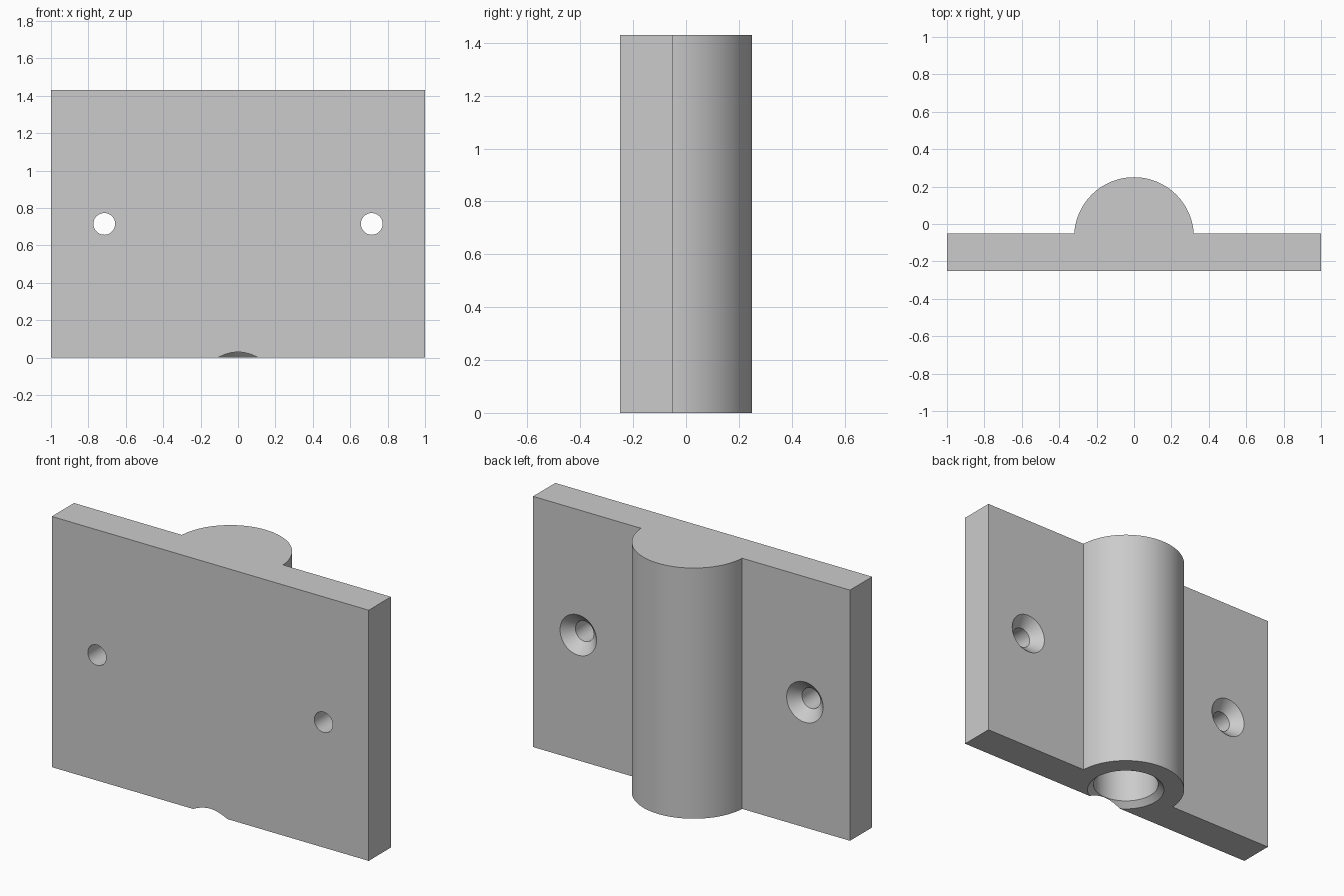
import bpy, bmesh, math
from mathutils import Matrix

cube = bpy.data.objects.get("Cube")
if cube:
    bpy.data.objects.remove(cube, do_unlink=True)

HEIGHT = 1.43
BACK, FRONT = -0.05, -0.25         # plate faces along y
BARREL_Y, BARREL_R = -0.07, 0.32   # barrel axis and radius
HOLE_X, HOLE_R, SINK_R = 0.715, 0.058, 0.115

steel = bpy.data.materials.new("plain grey")
steel.use_nodes = True
grey = (0.6, 0.6, 0.6, 1)
steel.diffuse_color = grey
steel.node_tree.nodes["Principled BSDF"].inputs["Base Color"].default_value = grey


def make_object(name, bm):
    bmesh.ops.recalc_face_normals(bm, faces=bm.faces)
    mesh = bpy.data.meshes.new(name)
    bm.to_mesh(mesh)
    bm.free()
    mesh.materials.append(steel)
    obj = bpy.data.objects.new(name, mesh)
    bpy.context.collection.objects.link(obj)
    return obj


def extrude_outline(name, outline, height):
    bm = bmesh.new()
    face = bm.faces.new([bm.verts.new((x, y, 0)) for x, y in outline])
    new = bmesh.ops.extrude_face_region(bm, geom=[face])["geom"]
    verts = [v for v in new if isinstance(v, bmesh.types.BMVert)]
    bmesh.ops.translate(bm, verts=verts, vec=(0, 0, height))
    return make_object(name, bm)


def lathe(name, profile, matrix, sides=64):
    """Closed solid of revolution around z from (radius, z) pairs."""
    bm = bmesh.new()
    rings = []
    for r, z in profile:
        angles = [2 * math.pi * i / sides for i in range(sides)]
        rings.append([bm.verts.new((r * math.cos(a), r * math.sin(a), z)) for a in angles])
    for low, high in zip(rings, rings[1:]):
        for i in range(sides):
            j = (i + 1) % sides
            bm.faces.new((low[i], low[j], high[j], high[i]))
    bm.faces.new(rings[0])
    bm.faces.new(rings[-1])
    bm.transform(matrix)
    return make_object(name, bm)


# Hinge leaf with its barrel, as one extruded outline
start = math.asin((BACK - BARREL_Y) / BARREL_R)
steps = 72
arc = []
for i in range(steps + 1):
    a = start + (math.pi - 2 * start) * i / steps
    arc.append((BARREL_R * math.cos(a), BARREL_Y + BARREL_R * math.sin(a)))
outline = [(-1, FRONT), (1, FRONT), (1, BACK)] + arc + [(-1, BACK)]
hinge = extrude_outline("hinge_leaf_and_barrel", outline, HEIGHT)

# Blind pin bore with a chamfered mouth at the bottom
cutters = [lathe("pin_bore_cutter",
                 [(0.23, -0.02), (0.178, 0.032), (0.178, 1.2)],
                 Matrix.Translation((0, BARREL_Y, 0)), 96)]

# Screw holes, countersunk from the back
sink = SINK_R - HOLE_R
for side, x in (("left", HOLE_X), ("right", -HOLE_X)):
    place = Matrix.Translation((x, BACK, HEIGHT / 2)) @ Matrix.Rotation(math.pi / 2, 4, "X")
    cutters.append(lathe(side + "_screw_hole_cutter",
                         [(SINK_R + 0.02, -0.02), (HOLE_R, sink), (HOLE_R, 0.3)], place))

# Cut, apply and tidy up
bpy.ops.object.select_all(action="DESELECT")
bpy.context.view_layer.objects.active = hinge
hinge.select_set(True)
for cutter in cutters:
    cutter.hide_render = True
    mod = hinge.modifiers.new(cutter.name, "BOOLEAN")
    mod.operation = "DIFFERENCE"
    mod.solver = "EXACT"
    mod.object = cutter
    bpy.ops.object.modifier_apply(modifier=mod.name)
    bpy.data.objects.remove(cutter, do_unlink=True)
bpy.ops.object.shade_smooth_by_angle(angle=math.radians(30))
